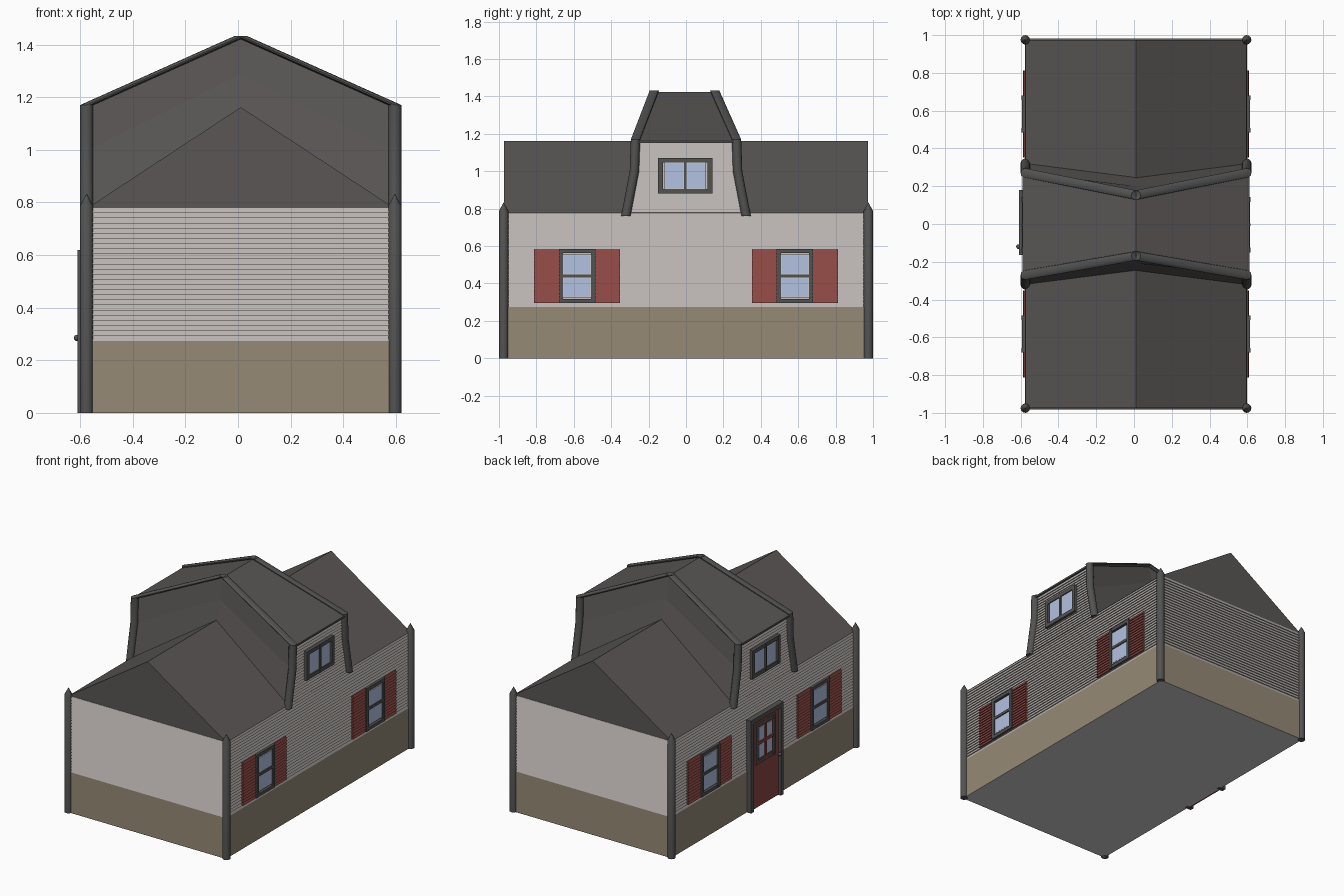
import bpy, bmesh, math

if "Cube" in bpy.data.objects:
    bpy.data.objects.remove(bpy.data.objects["Cube"])

C = 0.0105                # centre line of the house in x
HX, HY = 0.581, 0.976     # inner half sizes of the walls
R = 0.025                 # post and trim radius
Z0, Z1, Z2, Z3 = 0.273, 0.779, 1.17, 1.432   # base, eave, dormer eave, dormer ridge
D = 0.007                 # board overlap depth
RIDGE = {-1: .169, 1: .153}   # half length of the dormer ridge, front and back


def mat(name, r, g, b):
    m = bpy.data.materials.new(name)
    m.diffuse_color = (r, g, b, 1)
    m.use_nodes = True
    m.node_tree.nodes["Principled BSDF"].inputs["Base Color"].default_value = m.diffuse_color
    return m


ROOF = mat("roof_grey", .100, .093, .090)
TRIM = mat("trim_dark_grey", .085, .085, .084)
SIDING = mat("siding_light_grey", .485, .45, .43)
STONE = mat("base_tan", .30, .255, .18)
RED = mat("shutter_red", .26, .063, .055)
GLASS = mat("glass_blue", .45, .54, .76)
FLOOR = mat("plain_pale_grey", .59, .59, .59)


def finish(name, bm, *mats, smooth=False):
    bmesh.ops.recalc_face_normals(bm, faces=bm.faces)
    me = bpy.data.meshes.new(name)
    bm.to_mesh(me)
    bm.free()
    ob = bpy.data.objects.new(name, me)
    bpy.context.collection.objects.link(ob)
    for m in mats:
        me.materials.append(m)
    if smooth:
        bpy.ops.object.select_all(action='DESELECT')
        bpy.context.view_layer.objects.active = ob
        ob.select_set(True)
        bpy.ops.object.shade_smooth_by_angle(angle=math.radians(40))
    return ob


def loft(bm, rings):
    """Skin a list of equal rings and cap both ends."""
    vs = [[bm.verts.new(p) for p in ring] for ring in rings]
    n = len(vs[0])
    for a, b in zip(vs, vs[1:]):
        for i in range(n):
            j = (i + 1) % n
            bm.faces.new((a[i], a[j], b[j], b[i]))
    bm.faces.new(vs[0][::-1])
    bm.faces.new(vs[-1])


def rect(hx, hy, z):
    return [(C + sx * hx, sy * hy, z) for sx, sy in ((-1, -1), (1, -1), (1, 1), (-1, 1))]


def disc(x, y, z, r=R, n=12):
    return [(x + r * math.cos(2 * math.pi * i / n), y + r * math.sin(2 * math.pi * i / n), z)
            for i in range(n)]


def box(bm, s, d0, d1, y0, y1, z0, z1):
    """Box on side s of the house, d measured outward from the centre line."""
    loft(bm, [[(C + s * d, y, z) for d, y in ((d0, y0), (d1, y0), (d1, y1), (d0, y1))]
              for z in (z0, z1)])


def boards(bm, s, z0, z1, n, half, yc, d_in, d_out):
    """Stack of overlapping boards on side s; half(z) is the half width."""
    h = (z1 - z0) / n
    for i in range(n):
        ends = ((z0 + i * h, d_out), (z0 + (i + 1) * h, d_in))
        loft(bm, [[(C + s * d, yc + t * half(z), z)
                   for d, t in ((d_in - .01, -1), (dd, -1), (dd, 1), (d_in - .01, 1))]
                  for z, dd in ends])


# Stone base, with a pale underside
bm = bmesh.new()
loft(bm, [rect(HX + D, HY + D, 0), rect(HX + D, HY + D, Z0)])
for f in bm.faces:
    if f.calc_center_median().z < .001:
        f.material_index = 1
finish("stone_base", bm, STONE, FLOOR)

# Clapboard walls: stacked tapering boards all round
bm = bmesh.new()
N = 26
rings = []
for i in range(N):
    a, b = (Z0 + (Z1 - Z0) * k / N for k in (i, i + 1))
    rings += [rect(HX + D, HY + D, a), rect(HX, HY, b)]
loft(bm, rings)
finish("clapboard_walls", bm, SIDING)

# Main gable roof
bm = bmesh.new()
loft(bm, [[(C - .586, y, Z1 - .002), (C + .586, y, Z1 - .002), (C, y, 1.162)]
          for y in (-.974, .974)])
finish("main_roof", bm, ROOF)

# Dormer body: its foot follows the main roof up to the ridge
EDGE = [(.322, .77), (.276, 1.0), (.27, Z2 - .01)]


def crest(t):
    return [(.248, 1.152), ((.248 + RIDGE[t]) / 2, 1.286), (RIDGE[t], Z3 - .012)]


def section(x, front, back):
    return [(x, -y, z) for y, z in front] + [(x, y, z) for y, z in back[::-1]]


bm = bmesh.new()
loft(bm, [section(C - .579, EDGE, EDGE), section(C, crest(-1), crest(1)),
          section(C + .579, EDGE, EDGE)])
finish("dormer_body", bm, ROOF)

# Dormer roof plate with a small overhang
bm = bmesh.new()
loft(bm, [[(C + x, -a, z), (C + x, b, z), (C + x, b, z - .012), (C + x, -a, z - .012)]
          for x, a, b, z in ((-.602, .27, .27, Z2 - .008),
                             (0, RIDGE[-1], RIDGE[1], Z3 - .009),
                             (.602, .27, .27, Z2 - .008))])
finish("dormer_roof", bm, ROOF)


def dormer_half(z):
    (ya, za), (yb, zb), (yc, zc) = EDGE
    if z < zb:
        return ya + (yb - ya) * (z - za) / (zb - za)
    return yb + (yc - yb) * (z - zb) / (zc - zb)


# Dormer fronts in the same boards
bm = bmesh.new()
for s in (-1, 1):
    boards(bm, s, Z1, Z2 - .015, 20, dormer_half, 0, HX, HX + D)
finish("dormer_siding", bm, SIDING)

# Trim that runs up and over each dormer edge
bm = bmesh.new()
for t in (-1, 1):
    side = [(.586, .322, .76), (.586, .276, 1.0), (.586, .27, Z2)]
    path = [(-x, y, z) for x, y, z in side] + [(0, RIDGE[t], Z3)] + side[::-1]
    loft(bm, [disc(C + x, t * y, z) for x, y, z in path])
finish("dormer_trim", bm, TRIM, smooth=True)

# Corner posts with pointed tops
bm = bmesh.new()
for sx in (-1, 1):
    for sy in (-1, 1):
        x, y = C + sx * .586, sy * .975
        loft(bm, [disc(x, y, 0), disc(x, y, .787), disc(x, y, .832, .001)])
finish("corner_posts", bm, TRIM, smooth=True)

# Windows: frame bars and a thin pale sash around each pane
frames, sashes, panes, shutters = (bmesh.new() for _ in range(4))
door = bmesh.new()


def window(s, yc, zc, w, h, cols, rows, bar, d=.605, bars=None):
    y0, y1, z0, z1 = yc - w / 2, yc + w / 2, zc - h / 2, zc + h / 2
    bars = bars or frames
    for i in range(cols + 1):
        outer = i in (0, cols)
        k = bar if outer else bar * .6
        y = y0 + (w - k) * i / cols
        box(frames if outer else bars, s, .57, d, y, y + k, z0, z1)
    for i in range(rows + 1):
        outer = i in (0, rows)
        k = bar if outer else bar * .8
        z = z0 + (h - k) * i / rows
        box(frames if outer else bars, s, .57, d - .001, y0 + .001, y1 - .001, z, z + k)
    cw, ch = (w - 2 * bar) / cols, (h - 2 * bar) / rows
    for i in range(cols):
        for j in range(rows):
            y, z = y0 + bar + cw * (i + .5), z0 + bar + ch * (j + .5)
            a, b = cw / 2 - (bar * .3 if cols > 1 else 0), ch / 2 - (bar * .4 if rows > 1 else 0)
            box(sashes, s, .57, d - .008, y - a, y + a, z - b, z + b)
            e = .005
            box(panes, s, .57, d - .007, y - a + e, y + a - e, z - b + e, z + b - e)


for s in (-1, 1):
    window(s, -.004, .976, .292, .192, 2, 1, .026)
    for t in (-1, 1):
        yc = t * .582
        window(s, yc, .44, .194, .29, 1, 2, .022)
        for k in (-1, 1):
            boards(shutters, s, .295, .585, 15, lambda z: .0665, yc + k * .1635, .592, .599)
finish("shutters", shutters, RED)

# Door on the left side: leaf, frame, small window and knob
box(door, -1, .57, .601, -.14, .155, .002, .595)
window(-1, .0075, .43, .21, .27, 2, 2, .024, .611, door)
finish("door_leaf", door, RED)
bm = bmesh.new()
for y in (-.165, .15):
    box(bm, -1, .57, .62, y, y + .03, 0, .62)
box(bm, -1, .57, .62, -.136, .151, .59, .62)
finish("door_frame", bm, TRIM)
bm = bmesh.new()
bmesh.ops.create_uvsphere(bm, u_segments=12, v_segments=8, radius=.012)
bmesh.ops.translate(bm, verts=bm.verts, vec=(-.612, -.12, .285))
finish("door_knob", bm, TRIM, smooth=True)

finish("window_frames", frames, TRIM)
finish("window_sashes", sashes, FLOOR)
finish("window_panes", panes, GLASS)
